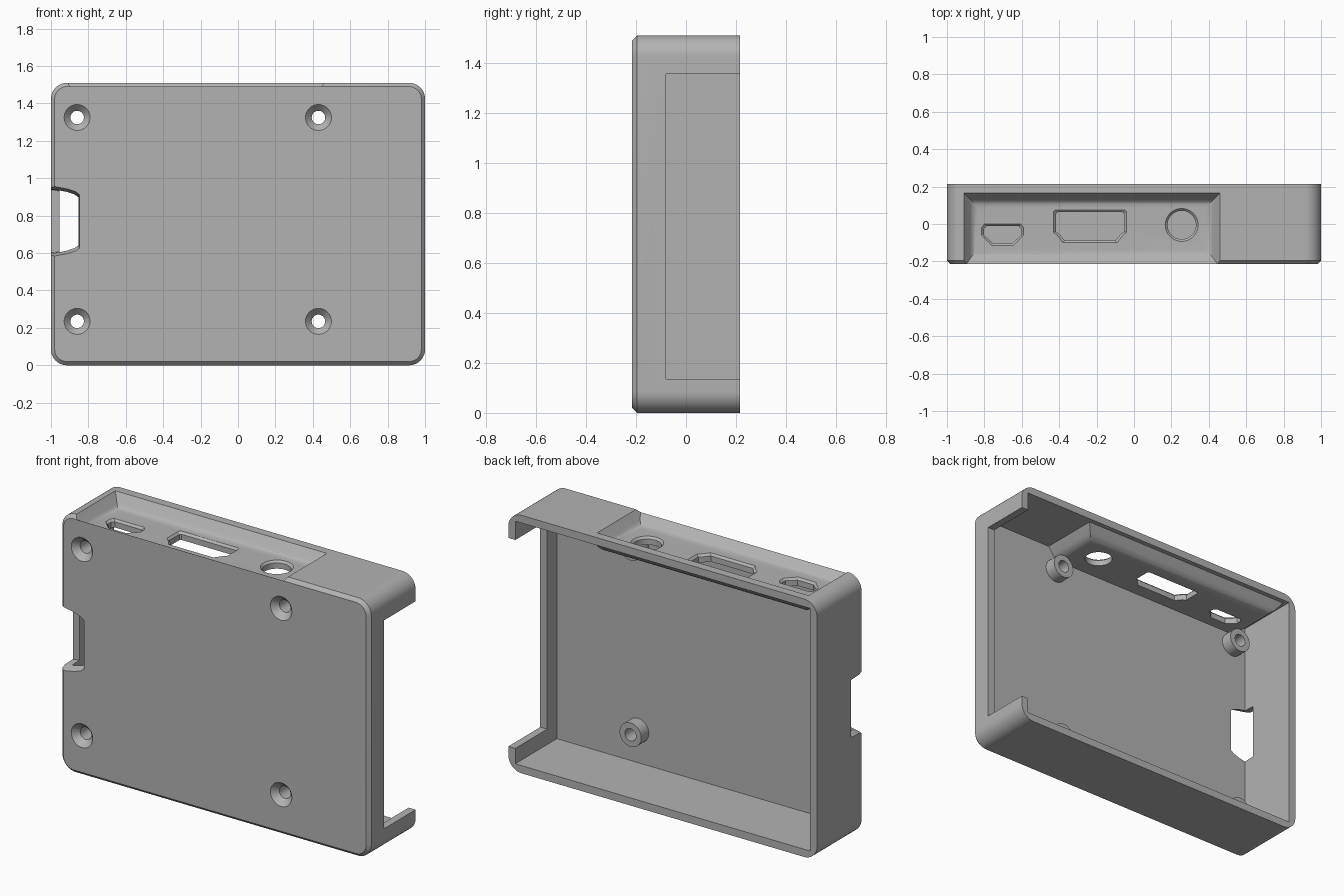
import bpy, bmesh, math
from mathutils import Vector

if "Cube" in bpy.data.objects:
    bpy.data.objects.remove(bpy.data.objects["Cube"], do_unlink=True)

grey = bpy.data.materials.new("plain grey")
grey.use_nodes = True
colour = (0.45, 0.45, 0.45, 1)
grey.diffuse_color = colour
grey.node_tree.nodes["Principled BSDF"].inputs["Base Color"].default_value = colour

FRONT, BACK, TOP = -0.215, 0.215, 1.51
WALL = 0.045
FLOOR = FRONT + WALL          # inner face of the front plate
RECESS = TOP - 0.07           # floor of the port recess


def loft(name, axis, rings, bevel=0):
    """Solid through flat rings [(level, points)], stacked along y or z."""
    bm = bmesh.new()
    loops = []
    for level, pts in rings:
        place = (lambda a, b: (a, level, b)) if axis == "y" else (lambda a, b: (a, b, level))
        loops.append([bm.verts.new(place(*p)) for p in pts])
    n = len(loops[0])
    for lo, hi in zip(loops, loops[1:]):
        for i in range(n):
            j = (i + 1) % n
            bm.faces.new((lo[i], lo[j], hi[j], hi[i]))
    cap = bm.faces.new(loops[0])
    bm.faces.new(loops[-1])
    if bevel:
        bmesh.ops.bevel(bm, geom=list(cap.edges), offset=bevel, segments=5,
                        profile=0.5, affect="EDGES")
    bmesh.ops.recalc_face_normals(bm, faces=bm.faces)
    mesh = bpy.data.meshes.new(name)
    bm.to_mesh(mesh)
    bm.free()
    mesh.materials.append(grey)
    obj = bpy.data.objects.new(name, mesh)
    bpy.context.collection.objects.link(obj)
    return obj


def combine(target, tool, operation="DIFFERENCE"):
    mod = target.modifiers.new("combine", "BOOLEAN")
    mod.object, mod.operation, mod.solver = tool, operation, "EXACT"
    bpy.context.view_layer.objects.active = target
    bpy.ops.object.modifier_apply(modifier=mod.name)
    bpy.data.objects.remove(tool, do_unlink=True)


def rect(x0, x1, b0, b1):
    return [(x0, b0), (x1, b0), (x1, b1), (x0, b1)]


def circle(cx, cb, r, n=40):
    return [(cx + r * math.cos(math.tau * i / n), cb + r * math.sin(math.tau * i / n))
            for i in range(n)]


def rounded(x0, x1, b0, b1, r, seg=10):
    corners = [(x1 - r, b1 - r), (x0 + r, b1 - r), (x0 + r, b0 + r), (x1 - r, b0 + r)]
    return [(cx + r * math.cos(a), cb + r * math.sin(a))
            for k, (cx, cb) in enumerate(corners)
            for a in [(k + i / seg) * math.pi / 2 for i in range(seg + 1)]]


def shrink(pts, d):
    """Scale an outline about its middle so its extents lose d per side."""
    ends = [(min(c), max(c)) for c in zip(*pts)]
    return [tuple((lo + hi) / 2 + (v - (lo + hi) / 2) * (1 - 2 * d / (hi - lo))
                  for v, (lo, hi) in zip(p, ends)) for p in pts]


# Outer body with a chamfered front edge
case = loft("case_shell", "y", [
    (FRONT, rounded(-0.98, 0.98, 0.02, TOP - 0.02, 0.065)),
    (FRONT + 0.02, rounded(-1, 1, 0, TOP, 0.085)),
    (BACK, rounded(-1, 1, 0, TOP, 0.085))])

# Cavity, leaving the sloped wall under the port recess
cavity = loft("cavity", "y", [
    (y, rect(-1 + WALL, 1 - WALL, WALL, TOP - WALL)) for y in (FLOOR, BACK + 0.1)])
bulge = loft("recess_wall", "z", [
    (RECESS - WALL, rect(-0.883, 0.433, -0.3, 0.138)),
    (TOP - 0.02, rect(-0.95, 0.5, -0.3, 0.205))], bevel=0.035)
combine(cavity, bulge)
combine(case, cavity)

# Standoffs with countersunk screw holes
for x in (-0.86, 0.43):
    for z in (0.235, 1.325):
        post = loft("standoff", "y", [(y, circle(x, z, 0.07)) for y in (FLOOR - 0.02, -0.1)])
        combine(case, post, "UNION")
        hole = loft("screw_hole", "y", [
            (y, circle(x, z, r)) for y, r in
            ((FRONT - 0.01, 0.079), (FRONT + 0.035, 0.036), (0, 0.036))])
        combine(case, hole)

# Sloped port recess in the top, open over the front lip
recess = loft("port_recess", "z", [
    (RECESS, rect(-0.86, 0.41, -0.165, 0.115)),
    (TOP, rect(-0.91, 0.46, FRONT - 0.02, 0.165)),
    (TOP + 0.05, rect(-0.91, 0.46, FRONT - 0.02, 0.165))], bevel=0.025)
combine(case, recess)

# Ports with a small chamfer
ports = [
    [(-0.815, -0.06), (-0.76, -0.115), (-0.645, -0.115), (-0.59, -0.06),
     (-0.59, -0.02), (-0.605, 0), (-0.8, 0), (-0.815, -0.02)],
    [(-0.43, -0.045), (-0.41, -0.06), (-0.38, -0.1), (-0.09, -0.1), (-0.06, -0.06),
     (-0.04, -0.045), (-0.04, 0.065), (-0.05, 0.075), (-0.42, 0.075), (-0.43, 0.065)],
    circle(0.255, -0.005, 0.088),
]
for outline in ports:
    inner = shrink(outline, 0.012)
    combine(case, loft("port", "z", [
        (RECESS - 0.1, inner), (RECESS - 0.012, inner),
        (RECESS, outline), (RECESS + 0.03, outline)]))

# Flared card slot through the front plate and right wall
half = [(-1.05, 0.195), (-0.98, 0.193), (-0.91, 0.18), (-0.865, 0.165), (-0.845, 0.15)]
mid = 0.77


def slot(narrow, dx):
    side = [(x - dx, b - narrow) for x, b in half]
    return [(x, mid + b) for x, b in side] + [(x, mid - b) for x, b in reversed(side)]


combine(case, loft("card_slot", "y", [
    (FRONT - 0.02, slot(0, 0)), (FLOOR, slot(0.022, 0.008)), (-0.1, slot(0.025, 0.01))]))

# Wide opening in the left wall
combine(case, loft("side_opening", "y", [
    (y, rect(0.94, 1.1, 0.135, 1.355)) for y in (-0.08, BACK + 0.1)]))

bpy.ops.object.select_all(action="DESELECT")
case.select_set(True)
bpy.context.view_layer.objects.active = case
bpy.ops.object.shade_smooth_by_angle(angle=math.radians(30))
